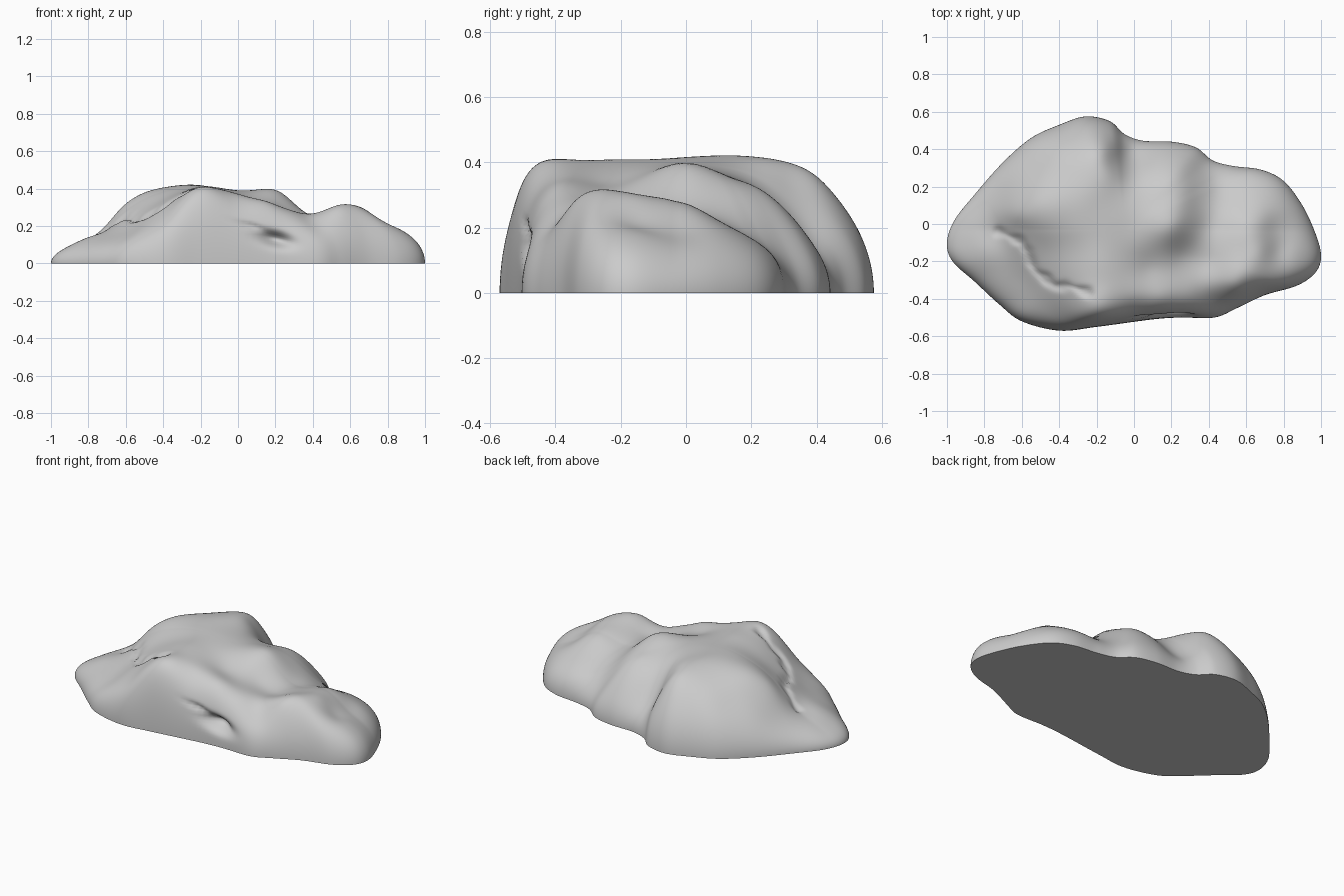
import bpy, bmesh, math
from mathutils import Vector, noise

cube = bpy.data.objects.get("Cube")
if cube:
    bpy.data.objects.remove(cube, do_unlink=True)

CENTRE = Vector((-0.05, -0.03))
SMOOTHING = 0.07
RINGS, STEPS = 72, 8

# Footprint on the ground, counter-clockwise from the narrow end
footprint = [
    (1, -.17), (.97, -.05), (.9, .1), (.8, .23), (.68, .29), (.53, .31),
    (.42, .34), (.33, .41), (.2, .44), (.05, .445), (-.05, .48), (-.13, .55),
    (-.26, .575), (-.4, .53), (-.55, .46), (-.7, .33), (-.85, .16), (-.96, .02),
    (-1, -.1), (-.97, -.2), (-.85, -.31), (-.72, -.43), (-.6, -.52), (-.4, -.57),
    (-.2, -.55), (.1, -.51), (.25, -.5), (.43, -.5), (.55, -.45), (.7, -.38),
    (.87, -.33), (.97, -.26)]

# Guide heights: large hump with its tail
hump = [
    (-.25, .1, .42), (-.28, .25, .405), (-.28, .38, .355), (-.26, .48, .265),
    (-.15, .4, .33), (-.12, .27, .375), (-.03, .39, .15), (-.02, .26, .29),
    (-.5, .3, .29), (-.4, .1, .405), (-.54, .12, .355), (-.62, .05, .3),
    (-.72, .15, .17), (-.72, -.05, .17), (-.8, -.13, .14), (-.92, -.1, .085),
    (-.45, -.15, .32)]
# Front ridge, falling towards both ends
ridge = [
    (-.2, -.2, .405), (-.17, -.32, .405), (-.2, -.43, .405), (-.2, -.5, .34),
    (0, -.4, .36), (0, -.47, .29), (.15, -.4, .325), (.3, -.38, .27),
    (.3, -.46, .2), (.42, -.36, .245), (.43, -.43, .18), (-.4, -.35, .3),
    (-.4, -.5, .22), (-.6, -.3, .175), (-.6, -.45, .12), (-.8, -.25, .11)]
# Middle lump
middle = [
    (.15, .02, .396), (.22, 0, .385), (.15, .15, .35), (0, 0, .39), (.19, .2, .33),
    (.28, .24, .265), (.1, .3, .25), (.23, .37, .17), (.18, -.08, .375),
    (.25, -.16, .295), (.08, -.25, .335), (.32, .08, .295), (.4, 0, .255),
    (.45, .2, .17), (.4, .28, .13), (.4, -.2, .255)]
# Low end lump
end = [
    (.6, -.15, .302), (.6, 0, .272), (.6, .11, .215), (.62, .2, .165),
    (.55, -.35, .27), (.56, -.4, .18), (.68, -.15, .285), (.68, 0, .25),
    (.77, -.15, .212), (.76, 0, .195), (.84, -.15, .188), (.9, -.15, .16),
    (.8, .08, .16), (.75, -.3, .22)]
crack = [Vector(p) for p in
         [(-.72, -.04), (-.6, -.1), (-.53, -.25), (-.42, -.33), (-.34, -.33), (-.24, -.37)]]


def spline(points, steps):
    """Closed smooth curve through the points."""
    pts, out = [Vector(p) for p in points], []
    n = len(pts)
    for i in range(n):
        a, b, c, d = (pts[(i + k) % n] for k in (-1, 0, 1, 2))
        for j in range(steps):
            t = j / steps
            out.append(b + t / 2 * (c - a + t * (2*a - 5*b + 4*c - d + t * (3*b - a - 3*c + d))))
    return out


def rim_share(p, loop):
    """How far p lies from the centre towards the rim, from 0 to 1."""
    d = p - CENTRE
    for a, b in zip(loop, loop[1:] + loop[:1]):
        u, v = a - CENTRE, b - CENTRE
        det = u.x * v.y - u.y * v.x
        s, t = (d.x * v.y - d.y * v.x) / det, (u.x * d.y - u.y * d.x) / det
        if s >= 0 and t >= 0:
            return s + t
    return 0


def edge_profile(p, s):
    """Rounded fall to the ground, steeper towards the front."""
    d = p - CENTRE
    front = max(0, -d.y / (d.length or 1))
    return math.sqrt(max(0, 1 - s ** (4 + 8 * front)))


def kernel(p, q):
    return math.sqrt((p - q).length_squared + SMOOTHING ** 2)


def solve(rows):
    """Gaussian elimination of an augmented matrix."""
    n = len(rows)
    for i in range(n):
        k = max(range(i, n), key=lambda r: abs(rows[r][i]))
        rows[i], rows[k] = rows[k], rows[i]
        for r in range(n):
            if r != i:
                f = rows[r][i] / rows[i][i]
                rows[r] = [x - f * y for x, y in zip(rows[r], rows[i])]
    return [rows[i][n] / rows[i][i] for i in range(n)]


def crack_distance(p):
    best = 1
    for a, b in zip(crack, crack[1:]):
        t = max(0, min(1, (p - a).dot(b - a) / (b - a).length_squared))
        best = min(best, (p - a.lerp(b, t)).length)
    return best


def bell(x, width):
    return math.exp(-(x / width) ** 2)


# Smooth height field through the guide heights
loop = spline(footprint, STEPS)
guides = [(Vector((x, y)), z) for x, y, z in hump + ridge + middle + end]
weights = solve([[kernel(p, q) for q, _ in guides] + [z / edge_profile(p, rim_share(p, loop))]
                 for p, z in guides])


def surface(p, s):
    height = sum(w * kernel(p, q) for w, (q, _) in zip(weights, guides))
    edge = edge_profile(p, s)
    z = max(0.02, height) * edge
    # Fissure between hump and ridge, and gentle weathering
    wobble = noise.noise(Vector((p.x, p.y, 0)) * 14) * 0.02
    z -= 0.018 * bell(crack_distance(p) + wobble, 0.022) * min(1, z * 5)
    z += 0.004 * noise.noise(Vector((p.x, p.y, z)) * 6) * edge
    y = p.y
    # Hollow and shallow groove in the front face
    if y < -0.3:
        x = p.x - 0.2
        y += 0.075 * bell(x, 0.08) * bell(z - 0.13 + 0.2 * x, 0.035)
        y += 0.02 * bell(p.x - 0.07, 0.06) * bell(z - 0.2 + 0.3 * (p.x - 0.07), 0.015)
    return (p.x, y, max(0, z))


# Rings of vertices from the rim up to the crown
bm = bmesh.new()
rings = []
for r in range(RINGS):
    s = math.cos(r / RINGS * math.pi / 2)
    rings.append([bm.verts.new(surface(CENTRE.lerp(p, s), s) if r else (p.x, p.y, 0))
                  for p in loop])
crown = bm.verts.new(surface(CENTRE, 0))
n = len(loop)
for i in range(n):
    j = (i + 1) % n
    for low, high in zip(rings, rings[1:]):
        bm.faces.new((low[i], low[j], high[j], high[i]))
    bm.faces.new((rings[-1][i], rings[-1][j], crown))
for f in bm.faces:
    f.smooth = True
# Flat underside with a crisp rim
base = bm.faces.new(rings[0][::-1])
for e in base.edges:
    e.smooth = False
mesh = bpy.data.meshes.new("rock")
bm.to_mesh(mesh)
bm.free()
rock = bpy.data.objects.new("rock", mesh)
bpy.context.collection.objects.link(rock)

stone = bpy.data.materials.new("grey stone")
stone.use_nodes = True
colour = (0.6, 0.6, 0.6, 1)
stone.diffuse_color = colour
stone.node_tree.nodes["Principled BSDF"].inputs["Base Color"].default_value = colour
mesh.materials.append(stone)
